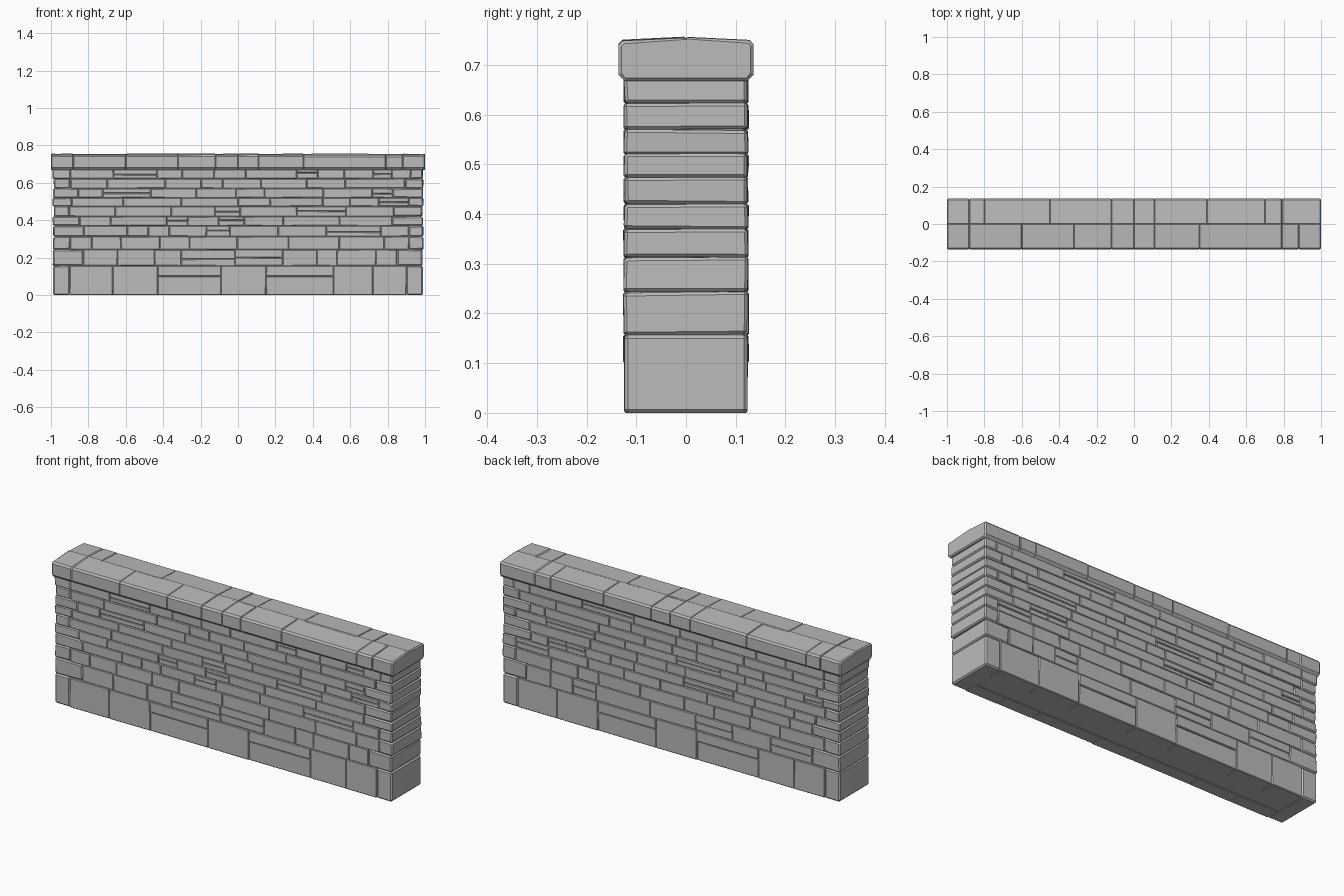
import bpy, bmesh, random
from mathutils import Vector

random.seed(7)
if "Cube" in bpy.data.objects:
    bpy.data.objects.remove(bpy.data.objects["Cube"], do_unlink=True)

stone = bpy.data.materials.new("grey stone")
stone.use_nodes = True
GREY = (0.5, 0.5, 0.5, 1)
stone.diffuse_color = GREY
stone.node_tree.nodes["Principled BSDF"].inputs["Base Color"].default_value = GREY

HALF_X, HALF_Y = 0.988, 0.124   # wall body
COPE_X, COPE_Y = 1.0, 0.136     # overhanging coping


def finish(bm, name):
    bmesh.ops.recalc_face_normals(bm, faces=bm.faces)
    mesh = bpy.data.meshes.new(name)
    bm.to_mesh(mesh)
    bm.free()
    obj = bpy.data.objects.new(name, mesh)
    bpy.context.collection.objects.link(obj)
    mesh.materials.append(stone)
    bpy.ops.object.select_all(action="DESELECT")
    obj.select_set(True)
    bpy.context.view_layer.objects.active = obj
    bpy.ops.object.shade_smooth_by_angle(angle=0.5)


def block(bm, lo, hi, bevel, wobble=(0, 0, 0)):
    """Chamfered stone between two corners, its corners slightly moved."""
    verts = bmesh.ops.create_cube(bm, size=1)["verts"]
    for v in verts:
        v.co = Vector([(hi if c > 0 else lo)[i] + random.uniform(-wobble[i], wobble[i])
                       for i, c in enumerate(v.co)])
    edges = list({e for v in verts for e in v.link_edges})
    bmesh.ops.bevel(bm, geom=edges, offset=bevel, segments=1, affect="EDGES")


def side_stone(bm, x0, x1, z0, z1, side, out=0.0, wobble_z=0.0015):
    """Facing stone on the front (-1) or back (1) of the wall."""
    ys = sorted((side * 0.05, side * (HALF_Y + out)))
    block(bm, (x0, ys[0], z0), (x1, ys[1], z1), 0.0035, (0.001, 0.0012, wobble_z))


# Solid core closing the joints
core = bmesh.new()
block(core, (-0.978, -0.117, 0.003), (0.978, 0.117, 0.7), 0.004)
finish(core, "wall_core")

# Large base stones, some split by a ledge
base = bmesh.new()
base_joints = [-0.9, -0.67, -0.43, -0.09, 0.15, 0.51, 0.72, 0.9]
split_starts = (-0.43, 0.15)
for side in (-1, 1):
    for x0, x1 in zip(base_joints, base_joints[1:]):
        a, b = sorted((-side * x0, -side * x1))
        if x0 in split_starts:
            side_stone(base, a, b, 0, 0.1, side, -0.002, 0)
            side_stone(base, a, b, 0.1, 0.157, side, 0.002, 0)
        else:
            side_stone(base, a, b, 0, 0.157, side, 0, 0)
for end in (-1, 1):
    xs = sorted((end * 0.9, end * HALF_X))
    block(base, (xs[0], -HALF_Y, 0), (xs[1], HALF_Y, 0.157), 0.007)
finish(base, "base_stones")

# Thinner courses above, with through stones at both ends
levels = [0.157, 0.243, 0.313, 0.37, 0.42, 0.474, 0.52, 0.57, 0.622, 0.675]
for n, (z0, z1) in enumerate(zip(levels, levels[1:])):
    bm = bmesh.new()
    ends = {s: s * random.uniform(0.82, 0.93) for s in (-1, 1)}
    for s, x in ends.items():
        xs = sorted((x, s * (HALF_X + random.uniform(-0.003, 0.003))))
        block(bm, (xs[0], -HALF_Y, z0), (xs[1], HALF_Y, z1), 0.006, (0.003, 0.002, 0.002))
    for side in (-1, 1):
        x = ends[-1]
        while x < ends[1]:
            nxt = x + random.uniform(0.1, 0.32)
            if nxt > ends[1] - 0.08:
                nxt = ends[1]
            out = random.uniform(-0.0015, 0.0015)
            if random.random() < 0.12:
                mid = z0 + (z1 - z0) * random.uniform(0.4, 0.6)
                side_stone(bm, x, nxt, z0, mid, side, out - 0.002)
                side_stone(bm, x, nxt, mid, z1, side, out + 0.001)
            else:
                side_stone(bm, x, nxt, z0, z1, side, out)
            x = nxt
    finish(bm, f"stone_course_{n + 1}")

# Coping profile: sloped top, chamfered overhang
profile = [(0, 0.668), (0.124, 0.668), (COPE_Y, 0.681), (COPE_Y, 0.741),
           (0.128, 0.75), (0.004, 0.756), (0, 0.753)]


def coping_stone(bm, x0, x1, side):
    drop = random.uniform(0, 0.002)
    ring = [bm.verts.new((x0, side * y, z - (drop if z > 0.7 else 0))) for y, z in profile]
    face = bm.faces.new(ring)
    made = bmesh.ops.extrude_face_region(bm, geom=[face])["geom"]
    far = [g for g in made if isinstance(g, bmesh.types.BMVert)]
    tilt = random.uniform(-0.0015, 0.0015)
    for v in far:
        v.co.x = x1
        if v.co.z > 0.7:
            v.co.z += tilt
    rims = {e for v in ring + far for e in v.link_edges
            if abs(e.verts[0].co.x - e.verts[1].co.x) < 1e-6
            and max(abs(w.co.y) for w in e.verts) > 0.01}
    size = 0.006 if max(abs(x0), abs(x1)) > 0.99 else 0.003
    bmesh.ops.bevel(bm, geom=list(rims), offset=size, segments=1, affect="EDGES")


coping_joints = {
    -1: [-COPE_X, -0.88, -0.6, -0.32, -0.12, 0, 0.11, 0.35, 0.79, 0.88, COPE_X],
    1: [-COPE_X, -0.88, -0.8, -0.45, -0.12, 0, 0.11, 0.39, 0.7, 0.79, COPE_X],
}
for side, name in ((-1, "front_coping"), (1, "back_coping")):
    bm = bmesh.new()
    joints = coping_joints[side]
    for x0, x1 in zip(joints, joints[1:]):
        coping_stone(bm, x0, x1, side)
    finish(bm, name)
